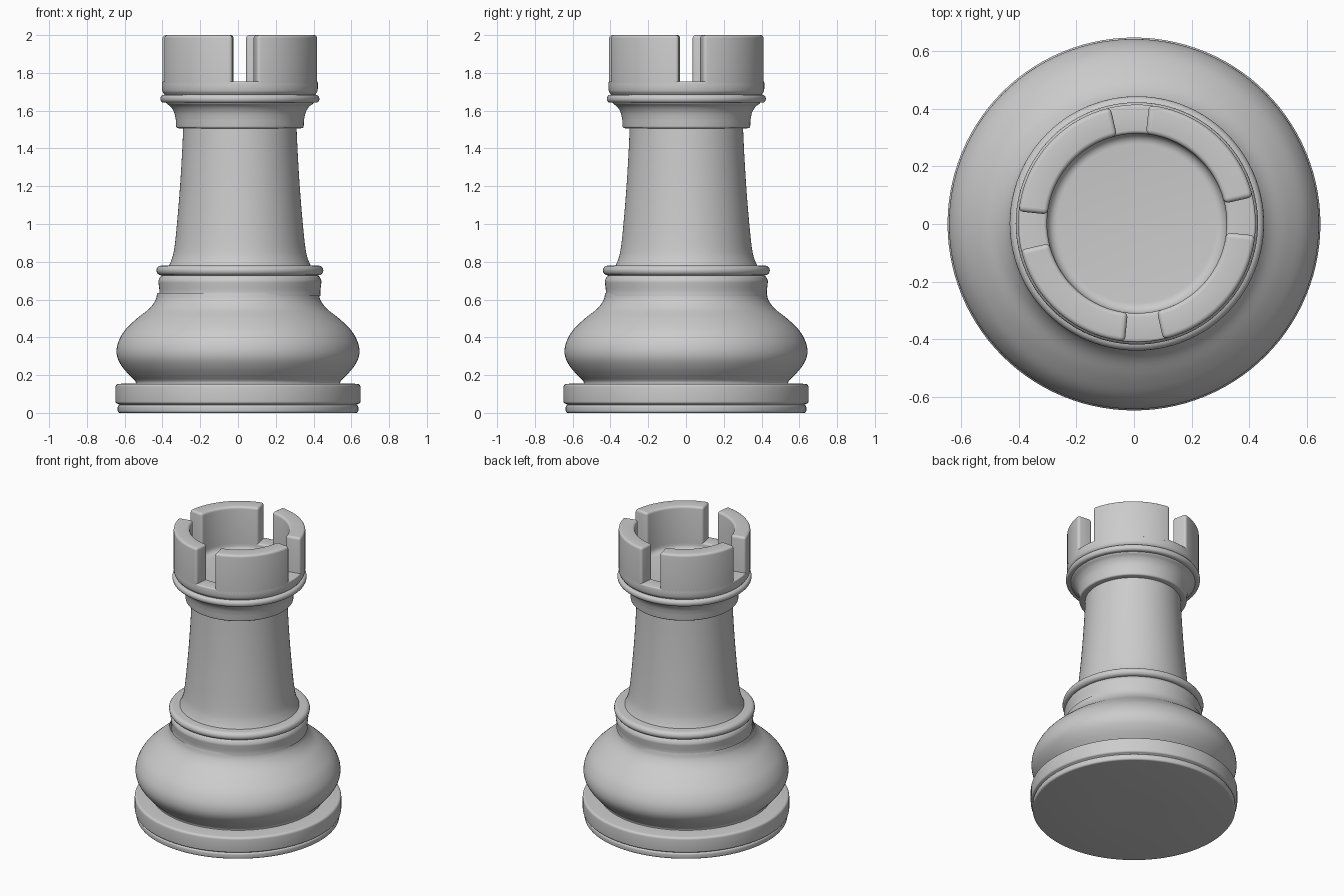
import bpy, bmesh, math
from mathutils import Vector

if "Cube" in bpy.data.objects:
    bpy.data.objects.remove(bpy.data.objects["Cube"])

grey = bpy.data.materials.new("plain_grey")
grey.use_nodes = True
COLOUR = (0.6, 0.6, 0.6, 1)
grey.diffuse_color = COLOUR
grey.node_tree.nodes["Principled BSDF"].inputs["Base Color"].default_value = COLOUR

SEGMENTS = 112
UPPER = (0.01, 0.002)      # the turned upper part sits slightly off centre
SLOT_HALF = math.radians(9.3)
TWIST = math.radians(3.5)
SLOT_Z, WALL_OUT, WALL_IN = 1.755, 0.413, 0.312


def finish(name, bm, angle=35):
    mesh = bpy.data.meshes.new(name)
    bm.to_mesh(mesh)
    bm.free()
    mesh.materials.append(grey)
    obj = bpy.data.objects.new(name, mesh)
    bpy.context.collection.objects.link(obj)
    bpy.ops.object.select_all(action='DESELECT')
    obj.select_set(True)
    bpy.context.view_layer.objects.active = obj
    bpy.ops.object.shade_smooth_by_angle(angle=math.radians(angle))
    return obj


def spline(points, steps=4):
    """Smooth curve through the given profile points."""
    p = [Vector(q) for q in points]
    p = [2 * p[0] - p[1]] + p + [2 * p[-1] - p[-2]]
    out = []
    for a, b, c, d in zip(p, p[1:], p[2:], p[3:]):
        for i in range(steps):
            t = i / steps
            out.append(b + 0.5 * t * (c - a + t * (2 * a - 5 * b + 4 * c - d
                       + t * (3 * (b - c) + d - a))))
    return [tuple(v) for v in out] + [tuple(points[-1])]


def roll(r, z, rr, rz, start=-90, end=90, steps=8):
    """Rounded moulding: an elliptical arc in the profile."""
    angles = [math.radians(start + (end - start) * i / steps) for i in range(steps + 1)]
    return [(r + rr * math.cos(a), z + rz * math.sin(a)) for a in angles]


def lathe(name, profile, centre=(0, 0)):
    """Turn a profile, listed from bottom to top, about the vertical axis."""
    bm = bmesh.new()
    rings = []
    for r, z in profile:
        if r < 1e-5:
            rings.append([bm.verts.new((*centre, z))] * SEGMENTS)
            continue
        rings.append([bm.verts.new((centre[0] + r * math.cos(k * math.tau / SEGMENTS),
                                    centre[1] + r * math.sin(k * math.tau / SEGMENTS), z))
                      for k in range(SEGMENTS)])
    for low, high in zip(rings, rings[1:]):
        for k in range(SEGMENTS):
            n = (k + 1) % SEGMENTS
            quad = list(dict.fromkeys((low[k], low[n], high[n], high[k])))
            bm.faces.new(quad)
    return finish(name, bm)


# Plinth: thin foot, groove and rounded band
lathe("base", [(0.147, 0)] + roll(0.625, 0.012, 0.012, 0.012, -90, 0, 4)
      + roll(0.625, 0.03, 0.012, 0.012, 0, 80, 4) + [(0.63, 0.045)]
      + roll(0.636, 0.06, 0.012, 0.012, -80, 0, 4)
      + roll(0.632, 0.138, 0.016, 0.016, 0, 90, 5) + [(0.53, 0.156)])

# Small plug under the base, its face turned inward
lathe("base_plug", [(0.147, 0), (0, 0)])

# Swelling belly
lathe("belly", spline([(0.54, 0.15), (0.545, 0.17), (0.575, 0.20), (0.61, 0.24), (0.636, 0.285),
                       (0.643, 0.33), (0.632, 0.38), (0.597, 0.44), (0.535, 0.50),
                       (0.472, 0.55), (0.438, 0.595), (0.427, 0.635)]))

# Neck above the belly and its ring
lathe("neck", spline([(0.427, 0.62), (0.426, 0.645), (0.43, 0.68), (0.431, 0.70),
                      (0.42, 0.722), (0.405, 0.73)]), UPPER)
lathe("lower_ring", [(0.40, 0.728)] + roll(0.416, 0.754, 0.026, 0.026)
      + [(0.36, 0.78)], UPPER)

# Tapering shaft
lathe("shaft", spline([(0.377, 0.775), (0.362, 0.81), (0.349, 0.86), (0.336, 0.97),
                       (0.319, 1.17), (0.307, 1.36), (0.300, 1.51)]), UPPER)

# Capital flaring up to the upper ring
lathe("capital", [(0.295, 1.506)] + roll(0.327, 1.518, 0.011, 0.011, -90, 0, 4)
      + spline([(0.339, 1.55), (0.348, 1.59), (0.366, 1.62), (0.388, 1.638), (0.39, 1.65)]), UPPER)
lathe("upper_ring", [(0.385, 1.642)] + roll(0.404, 1.663, 0.017, 0.021)
      + [(0.395, 1.686)], UPPER)

# Turret drum with its hollow floor
lathe("turret", spline([(0.396, 1.682), (0.402, 1.69), (0.410, 1.702), (WALL_OUT, 1.72)])
      + roll(WALL_OUT - 0.008, SLOT_Z - 0.008, 0.008, 0.008, 0, 90, 3)
      + roll(WALL_IN + 0.012, SLOT_Z - 0.012, -0.012, 0.012, 90, 0, 4)
      + roll(WALL_IN - 0.035, 1.735, 0.035, 0.035, 0, -90, 6) + [(0, 1.70)], UPPER)

# Four curved battlements with softened edges
STEPS = 24
for quarter in range(4):
    start = quarter * math.pi / 2 + TWIST + SLOT_HALF
    span = math.pi / 2 - 2 * SLOT_HALF
    bm = bmesh.new()
    rows = []
    for i in range(STEPS + 1):
        a = start + span * i / STEPS
        rows.append([bm.verts.new((UPPER[0] + r * math.cos(a), UPPER[1] + r * math.sin(a), z))
                     for r, z in ((WALL_OUT, SLOT_Z - 0.015), (WALL_OUT, 2),
                                  (WALL_IN, 2), (WALL_IN, SLOT_Z - 0.015))])
    for a, b in zip(rows, rows[1:]):
        for j in range(4):
            n = (j + 1) % 4
            bm.faces.new((a[j], b[j], b[n], a[n]))
    bm.faces.new(rows[0])
    bm.faces.new(rows[-1][::-1])
    bmesh.ops.recalc_face_normals(bm, faces=bm.faces)
    sharp = [e for e in bm.edges if e.calc_face_angle(0) > 1 and max(v.co.z for v in e.verts) > 1.9]
    bmesh.ops.bevel(bm, geom=sharp, offset=0.016, segments=4, profile=0.5, affect='EDGES')
    finish(f"battlement_{quarter + 1}", bm)
